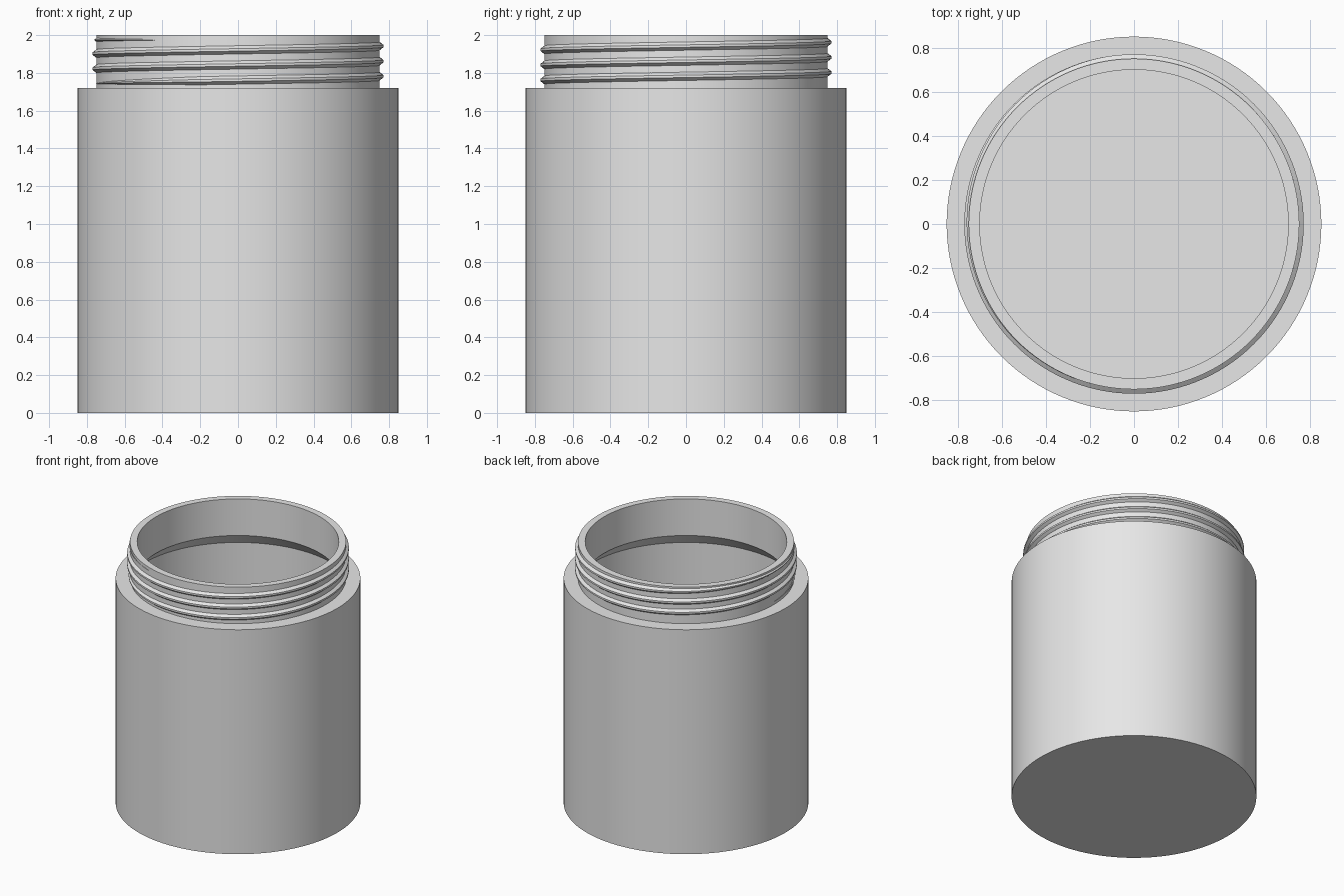
import bpy
import bmesh
from math import sin, cos, pi, radians

cube = bpy.data.objects.get("Cube")
if cube:
    bpy.data.objects.remove(cube, do_unlink=True)

SEGMENTS = 128
BODY_R, NECK_R, BORE_R, WALL = 0.85, 0.75, 0.70, 0.05
SHOULDER_Z, TOP_Z = 1.72, 2.0
PITCH = 0.08

grey = bpy.data.materials.new("light grey plastic")
grey.use_nodes = True
colour = (0.8, 0.8, 0.8, 1)
grey.diffuse_color = colour
grey.node_tree.nodes["Principled BSDF"].inputs["Base Color"].default_value = colour


def make_object(name, bm):
    bmesh.ops.recalc_face_normals(bm, faces=bm.faces)
    mesh = bpy.data.meshes.new(name)
    bm.to_mesh(mesh)
    bm.free()
    mesh.materials.append(grey)
    obj = bpy.data.objects.new(name, mesh)
    bpy.context.collection.objects.link(obj)
    return obj


def bridge(bm, a, b):
    for i in range(len(a)):
        j = (i + 1) % len(a)
        bm.faces.new((a[i], a[j], b[j], b[i]))


def lathe(name, profile):
    """Spin a profile of (radius, z) around z and cap both ends."""
    bm = bmesh.new()
    rings = []
    for r, z in profile:
        rings.append([bm.verts.new((r * cos(2 * pi * i / SEGMENTS),
                                    r * sin(2 * pi * i / SEGMENTS), z))
                      for i in range(SEGMENTS)])
    for a, b in zip(rings, rings[1:]):
        bridge(bm, a, b)
    bm.faces.new(rings[0])
    bm.faces.new(rings[-1])
    return make_object(name, bm)


# Hollow jar: outer wall, shoulder, neck, bore, inner chamfer, floor
cavity_r = BODY_R - WALL
jar = lathe("jar_body", [
    (BODY_R, 0), (BODY_R, SHOULDER_Z),
    (NECK_R, SHOULDER_Z), (NECK_R, TOP_Z),
    (BORE_R, TOP_Z), (BORE_R, SHOULDER_Z),
    (cavity_r, SHOULDER_Z - 0.1), (cavity_r, WALL),
])


# Screw thread: a helical ridge whose ends fade into the neck
def screw_thread(name, start, end, fade_in, fade_out, start_z):
    bm = bmesh.new()
    steps = (end - start) // 3
    rings = []
    for k in range(steps + 1):
        deg = start + 3 * k
        a = radians(deg)
        size = max(0.08, min(1, (deg - start) / fade_in, (end - deg) / fade_out))
        z = min(start_z + PITCH * (deg - start) / 360, 1.975)
        root, crest = NECK_R - 0.01, NECK_R + 0.02 * size
        half = 0.022 * size
        section = [(root, -half), (NECK_R, -half), (crest, -half * 0.3),
                   (crest, half * 0.3), (NECK_R, half), (root, half)]
        rings.append([bm.verts.new((r * cos(a), r * sin(a), z + dz))
                      for r, dz in section])
    for a, b in zip(rings, rings[1:]):
        bridge(bm, a, b)
    bm.faces.new(rings[0])
    bm.faces.new(rings[-1])
    return make_object(name, bm)


thread = screw_thread("neck_thread", 180, 1329, 75, 150, 1.742)

# Smooth the round walls, keeping the rims crisp
bpy.ops.object.select_all(action='DESELECT')
for obj in (jar, thread):
    obj.select_set(True)
bpy.context.view_layer.objects.active = jar
bpy.ops.object.shade_smooth_by_angle(angle=radians(30))
